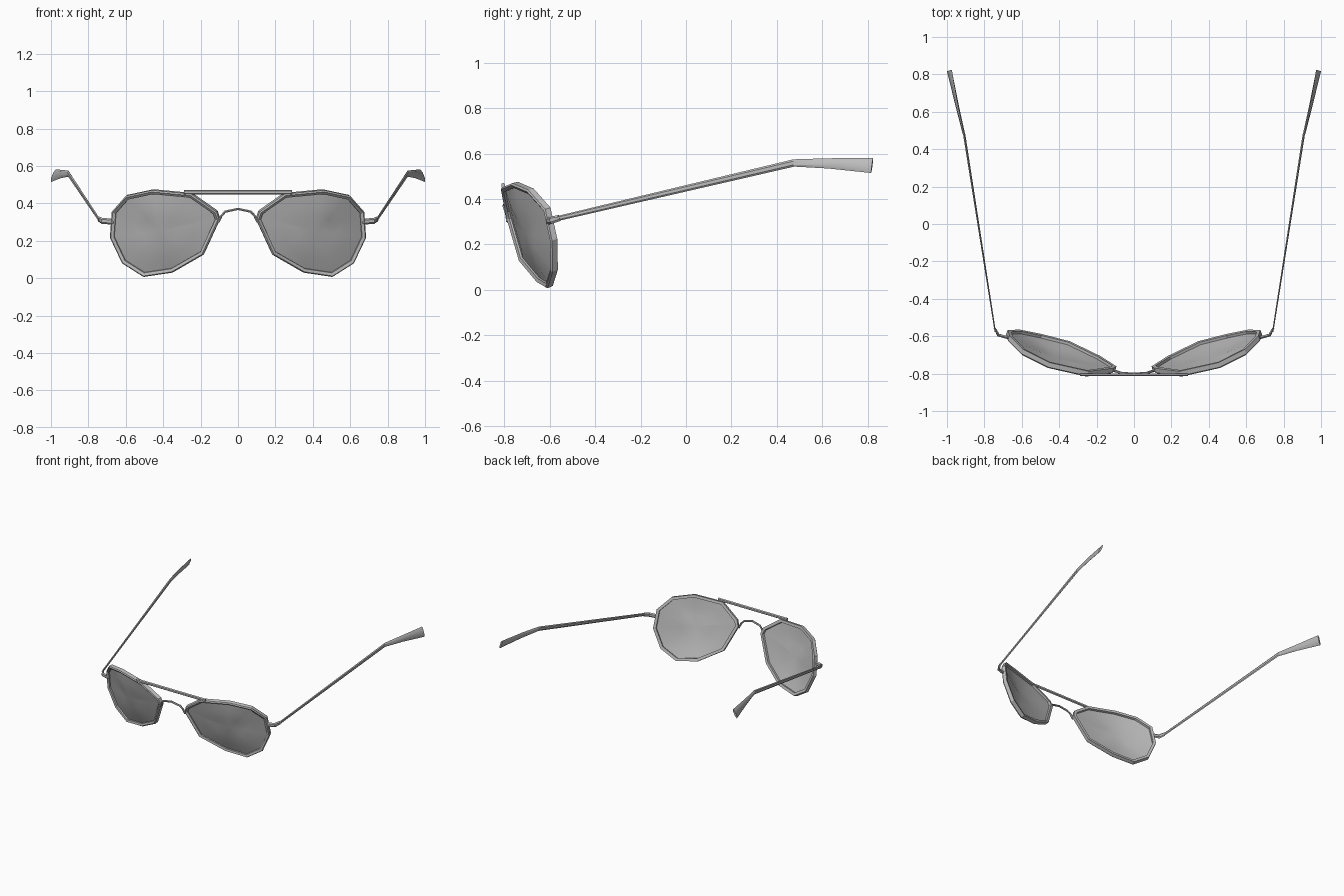
import bpy, bmesh, math
from mathutils import Vector

if "Cube" in bpy.data.objects:
    bpy.data.objects.remove(bpy.data.objects["Cube"])


def material(name, value):
    m = bpy.data.materials.new(name)
    m.use_nodes = True
    m.diffuse_color = (value, value, value, 1)
    m.node_tree.nodes["Principled BSDF"].inputs["Base Color"].default_value = (value, value, value, 1)
    return m


GREY = material("metal grey", 0.5)


def loft(name, sections, closed=False, cap=True, mirror=False, angle=30):
    """Skin a list of equal point loops; mirror flips x."""
    bm = bmesh.new()
    s = -1 if mirror else 1
    rings = [[bm.verts.new((s * p[0], p[1], p[2])) for p in sec] for sec in sections]
    n = len(rings[0])
    for i in range(len(rings) if closed else len(rings) - 1):
        a, b = rings[i], rings[(i + 1) % len(rings)]
        for j in range(n):
            k = (j + 1) % n
            bm.faces.new((a[j], a[k], b[k], b[j]))
    if cap and not closed:
        bm.faces.new(rings[0])
        bm.faces.new(rings[-1])
    bmesh.ops.recalc_face_normals(bm, faces=bm.faces)
    return finish(name, bm, angle)


def finish(name, bm, angle):
    mesh = bpy.data.meshes.new(name)
    bm.to_mesh(mesh)
    bm.free()
    mesh.materials.append(GREY)
    ob = bpy.data.objects.new(name, mesh)
    bpy.context.collection.objects.link(ob)
    bpy.ops.object.select_all(action="DESELECT")
    ob.select_set(True)
    bpy.context.view_layer.objects.active = ob
    bpy.ops.object.shade_smooth_by_angle(angle=math.radians(angle))
    return ob


def tube(name, path, sizes, ups, sides=6, **kw):
    """Elliptical tube: sizes are (half width, half height) per point."""
    pts = [Vector(p) for p in path]
    secs = []
    for i, c in enumerate(pts):
        t = (pts[min(i + 1, len(pts) - 1)] - pts[max(i - 1, 0)]).normalized()
        side = t.cross(Vector(ups[i])).normalized()
        up = side.cross(t)
        w, h = sizes[i]
        angles = [math.tau * (j + 0.5) / sides for j in range(sides)]
        secs.append([c + side * w * math.cos(a) + up * h * math.sin(a) for a in angles])
    return loft(name, secs, **kw)


# Outer rim corners of the left lens, clockwise from the top
OUTLINE = [Vector(p) for p in (
    (.46, -.765, .47), (.60, -.695, .44), (.675, -.62, .355), (.685, -.59, .217),
    (.62, -.587, .08), (.505, -.61, .007), (.35, -.65, .03), (.185, -.73, .125),
    (.10, -.785, .31), (.115, -.795, .355), (.25, -.812, .45))]
FORWARD = Vector((.33, -1, -.33)).normalized()
CENTRE = sum(OUTLINE, Vector()) / len(OUTLINE)


def inset(i, d):
    """Move outline corner i inwards by d, mitred between its two edges."""
    p, n = OUTLINE[i], len(OUTLINE)
    e1 = (p - OUTLINE[i - 1]).normalized()
    e2 = (OUTLINE[(i + 1) % n] - p).normalized()
    n1, n2 = e1.cross(FORWARD).normalized(), e2.cross(FORWARD).normalized()
    m = (n1 + n2).normalized()
    if m.dot(CENTRE - p) < 0:
        m = -m
    return p + m * d / max(abs(m.dot(n1)), .5)


def rim(name, mirror):
    # Bevelled five-sided section, front edge on the outline
    profile = ((0, 0), (.007, .007), (.022, 0), (.022, -.024), (.002, -.026))
    secs = [[inset(i, d) + FORWARD * f for d, f in profile] for i in range(len(OUTLINE))]
    loft(name, secs, closed=True, mirror=mirror, angle=25)


def lens(name, mirror):
    # Shallow dome filling the rim
    bm = bmesh.new()
    s = -1 if mirror else 1
    n = len(OUTLINE)

    def vert(p):
        return bm.verts.new((s * p.x, p.y, p.z))

    rings = []
    for t in (1, .7, .38):
        bulge = FORWARD * (.03 * (1 - t * t) - .01)
        rings.append([vert(CENTRE.lerp(inset(i, .018), t) + bulge) for i in range(n)])
    tip = vert(CENTRE + FORWARD * .02)
    for j in range(n):
        k = (j + 1) % n
        for a, b in zip(rings, rings[1:]):
            bm.faces.new((a[j], a[k], b[k], b[j]))
        bm.faces.new((rings[-1][j], rings[-1][k], tip))
    bmesh.ops.recalc_face_normals(bm, faces=bm.faces)
    if sum(f.normal.y for f in bm.faces) > 0:
        bmesh.ops.reverse_faces(bm, faces=bm.faces)
    finish(name, bm, 60)


Z = (0, 0, 1)
for label, mirror in (("left", False), ("right", True)):
    rim(label + "_rim", mirror)
    lens(label + "_lens", mirror)
    # Hinge bracket curling back from the rim
    tube(label + "_hinge", [(.665, -.61, .303), (.725, -.594, .306), (.745, -.557, .317)],
         [(.009, .016), (.009, .016), (.006, .014)], [Z] * 3, mirror=mirror)
    # Thin temple arm rising to the ear
    tube(label + "_temple", [(.742, -.575, .312), (.908, .48, .56)],
         [(.004, .011), (.007, .016)], [Z] * 2, mirror=mirror)
    # Flared, tilted ear tip
    tube(label + "_ear_tip", [(.908, .475, .559), (.945, .63, .557), (.987, .82, .548)],
         [(.007, .016), (.008, .023), (.008, .036)],
         [Z, (-.2, 0, 1), (-.42, 0, 1)], mirror=mirror)

# Straight brow bar
tube("brow_bar", [(-.29, -.806, .46), (.29, -.806, .46)], [(.009, .012)] * 2, [Z] * 2)

# Arched nose bridge
half = [(.105, -.785, .30), (.088, -.79, .335), (.068, -.797, .356)]
arch = [(-x, y, z) for x, y, z in half] + [(0, -.802, .371)] + half[::-1]
tube("nose_bridge", arch, [(.007, .007)] * 7, [(0, -1, 0)] * 7)
